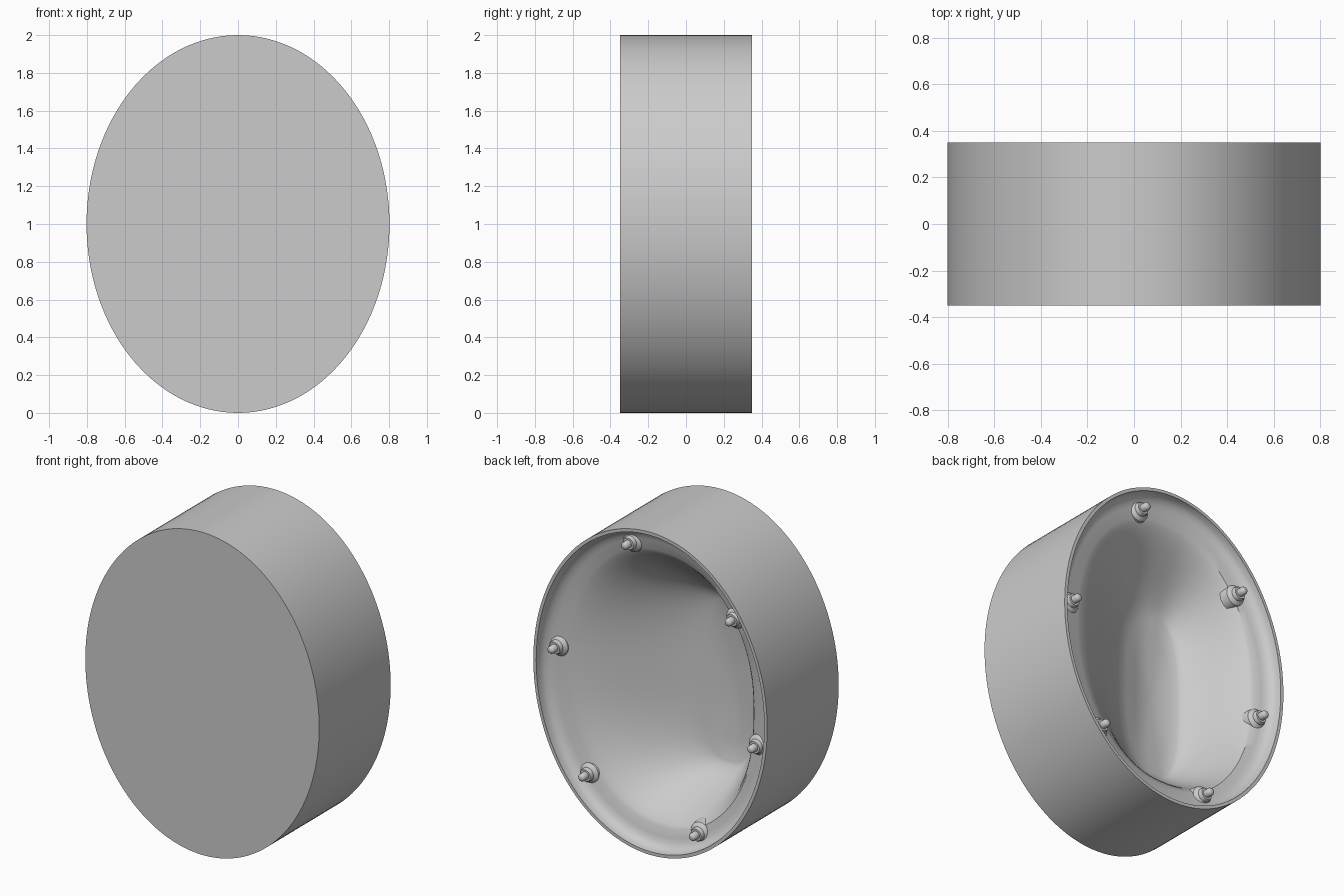
import bpy, bmesh
from math import sin, cos, pi, radians

if "Cube" in bpy.data.objects:
    bpy.data.objects.remove(bpy.data.objects["Cube"])

N = 128


def ring(bm, y, rx, rz, cx=0.0, cz=0.0, power=2.0, count=N):
    """Closed (super)ellipse loop in the XZ plane at depth y."""
    def p(v):
        return abs(v) ** (2 / power) * (1 if v >= 0 else -1)
    loop = []
    for i in range(count):
        a = 2 * pi * i / count
        loop.append(bm.verts.new((cx + rx * p(cos(a)), y, cz + rz * p(sin(a)))))
    return loop


def skin(bm, loops):
    """Bridge successive loops and cap both ends."""
    n = len(loops[0])
    for a, b in zip(loops, loops[1:]):
        for i in range(n):
            j = (i + 1) % n
            bm.faces.new((a[i], a[j], b[j], b[i]))
    bm.faces.new(loops[0])
    bm.faces.new(loops[-1])
    bmesh.ops.recalc_face_normals(bm, faces=bm.faces[:])


def finish(bm, name, angle=35):
    mesh = bpy.data.meshes.new(name)
    bm.to_mesh(mesh)
    bm.free()
    ob = bpy.data.objects.new(name, mesh)
    bpy.context.collection.objects.link(ob)
    bpy.ops.object.select_all(action='DESELECT')
    ob.select_set(True)
    bpy.context.view_layer.objects.active = ob
    bpy.ops.object.shade_smooth_by_angle(angle=radians(angle))
    return ob


# Mould body: oval block, thin rim, filleted ledge and an off-centre bowl in the back
bm = bmesh.new()
loops = [ring(bm, -0.35, 0.802, 1.0, 0, 1), ring(bm, 0.35, 0.802, 1.0, 0, 1),
         ring(bm, 0.35, 0.782, 0.98, 0, 1)]
for y, inset in ((0.318, 0.022), (0.295, 0.035), (0.277, 0.06), (0.268, 0.09)):
    loops.append(ring(bm, y, 0.80 - inset, 1 - inset, 0, 1))
STEPS = 20
edge = (0.265, 0.67, 0.87, 0.0, 1.0, 2.05)
floor = (-0.10, 0.17, 0.50, -0.23, 0.97, 3.0)
for k in range(1, STEPS + 1):
    t = k / STEPS
    drop = 0.3 * t + 0.7 * t * t * (3 - 2 * t)
    v = [a + (b - a) * t for a, b in zip(edge, floor)]
    y = edge[0] + (floor[0] - edge[0]) * drop
    loops.append(ring(bm, y, *v[1:]))
for f in (0.75, 0.5, 0.25, 0.05):
    loops.append(ring(bm, -0.13 + 0.03 * f * f, 0.17 * f, 0.50 * f, -0.23, 0.97, 2.8))
skin(bm, loops)
finish(bm, "mould_body")

# Alignment pegs: flared foot, collar and rounded pin
PROFILE = ((0.21, 0.072), (0.262, 0.064), (0.274, 0.052), (0.28, 0.042),
           (0.297, 0.040), (0.303, 0.036), (0.303, 0.024), (0.337, 0.023),
           (0.345, 0.017), (0.349, 0.008))
SPOTS = ((0.185, 1.86), (-0.525, 1.575), (-0.68, 0.83),
         (-0.28, 0.18), (0.48, 0.345), (0.69, 1.08))
for n, (x, z) in enumerate(SPOTS, 1):
    bm = bmesh.new()
    skin(bm, [ring(bm, y, r, r, x, z, count=24) for y, r in PROFILE])
    finish(bm, f"alignment_peg_{n}")
